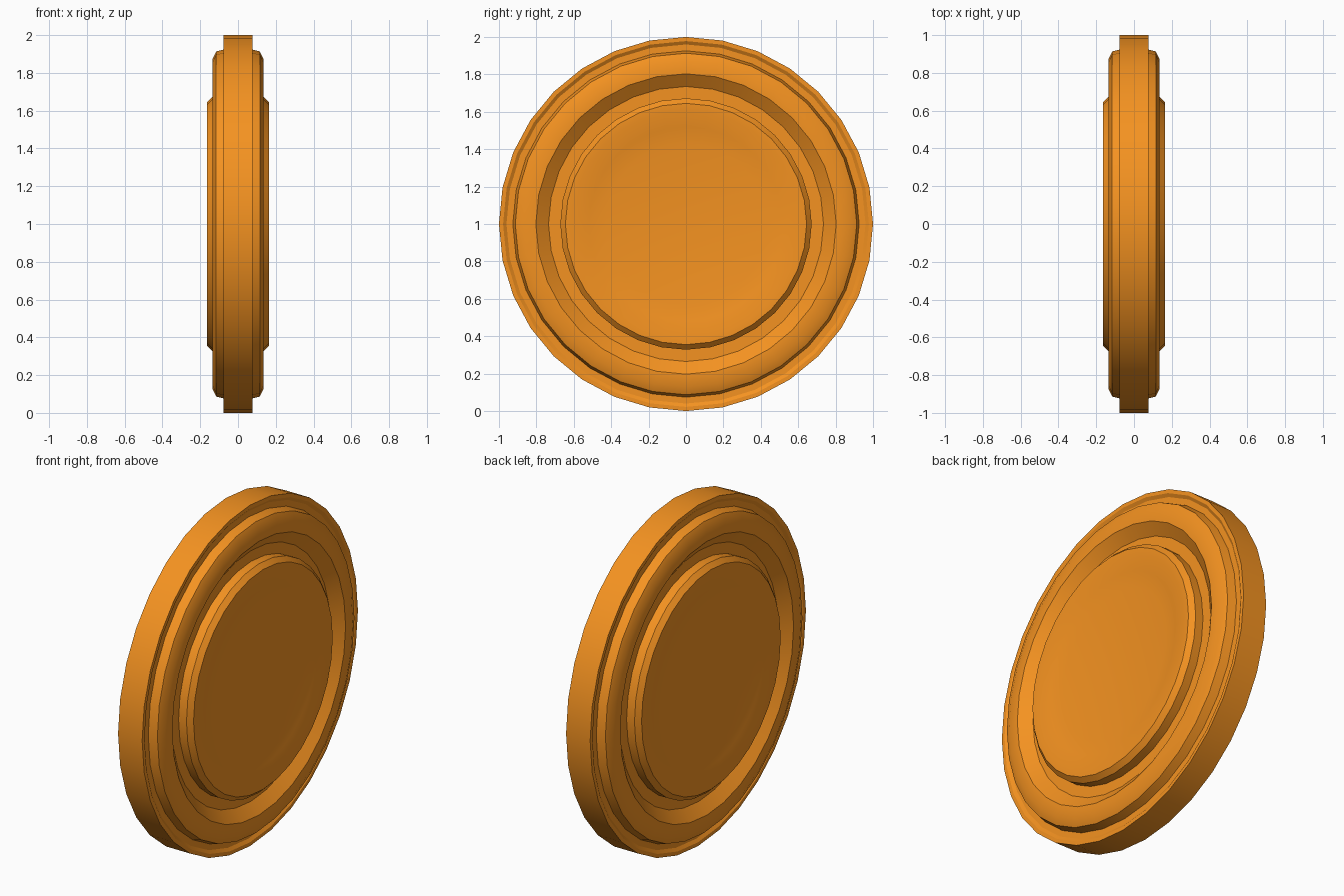
import bpy, bmesh, math

if "Cube" in bpy.data.objects:
    bpy.data.objects.remove(bpy.data.objects["Cube"])

SIDES = 32

# Half profile from rim to hub: (x offset, radius)
half = [
    (0.078, 1.0), (0.078, 0.978), (0.066, 0.96), (0.066, 0.926),   # rim lip and step
    (0.116, 0.913), (0.136, 0.87), (0.136, 0.803),                 # raised outer ring
    (0.085, 0.735), (0.085, 0.672),                                # deep groove
    (0.136, 0.672), (0.163, 0.645), (0.163, 0.61),                 # hub edge
    (0.148, 0.52), (0.135, 0.43),                                  # shallow dish
]
# Mirror the profile to the other face
profile = [(-x, r) for x, r in reversed(half)] + half

bm = bmesh.new()
rings = []
for x, r in profile:
    ring = []
    for i in range(SIDES):
        a = 2 * math.pi * i / SIDES
        ring.append(bm.verts.new((x, r * math.sin(a), 1 + r * math.cos(a))))
    rings.append(ring)
for a, b in zip(rings, rings[1:]):
    for i in range(SIDES):
        j = (i + 1) % SIDES
        bm.faces.new((a[i], a[j], b[j], b[i]))
# Flat dish centres
bm.faces.new(rings[0])
bm.faces.new(rings[-1])
bmesh.ops.recalc_face_normals(bm, faces=bm.faces)

mesh = bpy.data.meshes.new("wheel_disc")
bm.to_mesh(mesh)
bm.free()
wheel = bpy.data.objects.new("wheel_disc", mesh)
bpy.context.collection.objects.link(wheel)

# Orange finish
mat = bpy.data.materials.new("orange")
mat.diffuse_color = (0.91, 0.29, 0.015, 1)
mat.use_nodes = True
mat.node_tree.nodes["Principled BSDF"].inputs["Base Color"].default_value = mat.diffuse_color
mesh.materials.append(mat)

# Smooth faces with sharp steps
bpy.context.view_layer.objects.active = wheel
wheel.select_set(True)
bpy.ops.object.shade_smooth_by_angle(angle=math.radians(30))
